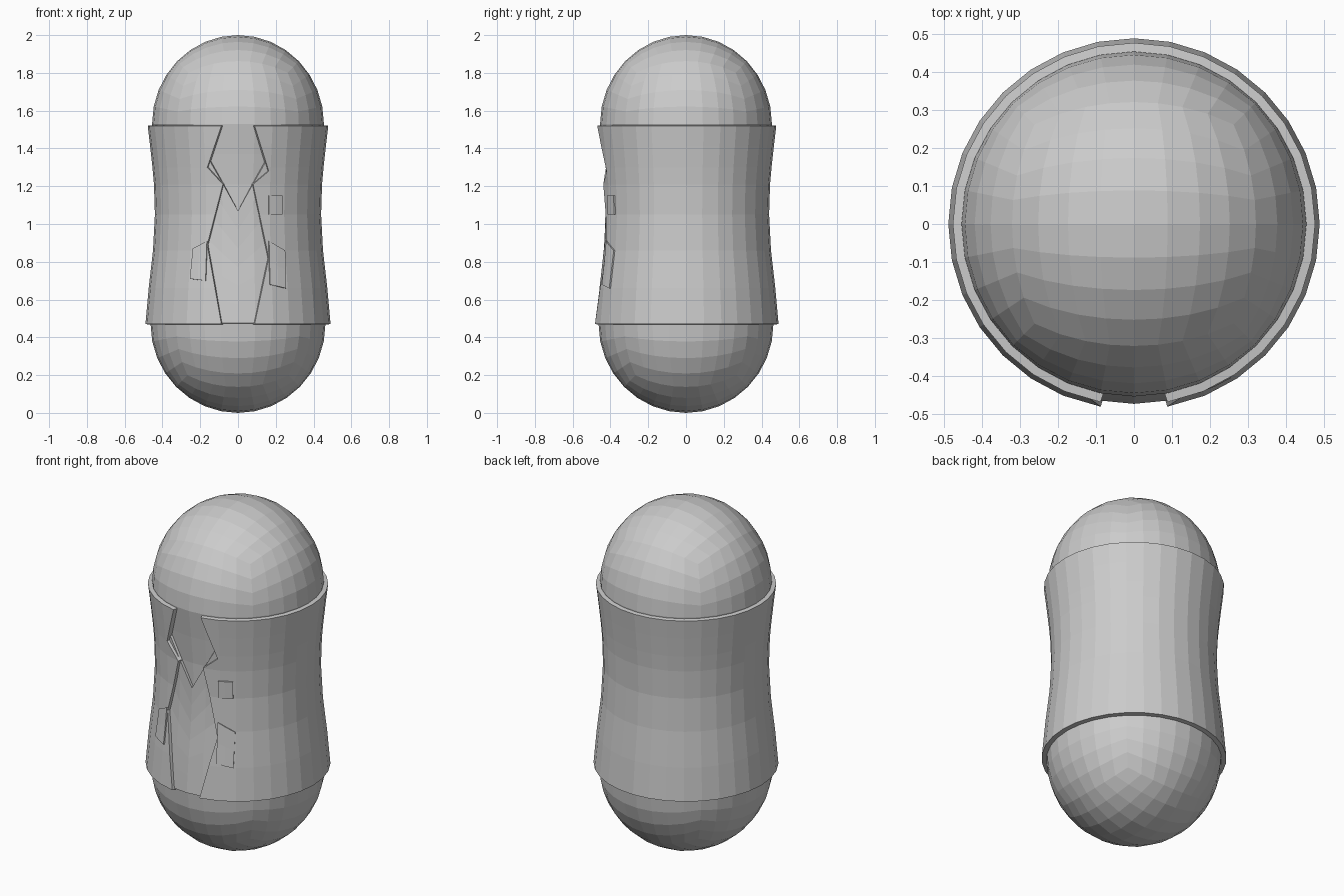
import bpy, bmesh, math

if "Cube" in bpy.data.objects:
    bpy.data.objects.remove(bpy.data.objects["Cube"])

SEG = 32
STEP = 2 * math.pi / SEG
# outer radius of the jacket by height, and half-width of its front opening
JACKET = [(0.47, 0.49), (0.66, 0.473), (0.86, 0.45), (1.05, 0.44), (1.21, 0.445),
          (1.30, 0.453), (1.41, 0.465), (1.52, 0.478)]
OPEN_R = [(0.47, 0.088), (0.82, 0.163), (1.21, 0.08), (1.28, 0.163), (1.52, 0.088)]
OPEN_L = [(0.47, 0.088), (0.89, 0.163), (1.21, 0.08), (1.30, 0.163), (1.52, 0.088)]


def interp(table, z):
    for (z0, v0), (z1, v1) in zip(table, table[1:]):
        if z <= z1:
            return v0 + (v1 - v0) * (z - z0) / (z1 - z0)
    return table[-1][1]


def polar(r, t, z):
    return (r * math.sin(t), -r * math.cos(t), z)


def finish(bm, name, thickness=0):
    bmesh.ops.recalc_face_normals(bm, faces=bm.faces)
    me = bpy.data.meshes.new(name)
    bm.to_mesh(me)
    bm.free()
    ob = bpy.data.objects.new(name, me)
    bpy.context.collection.objects.link(ob)
    if thickness:
        mod = ob.modifiers.new("thickness", 'SOLIDIFY')
        mod.thickness = thickness
        mod.offset = -1
    return ob


def grid(bm, rows, closed=False):
    vs = [[bm.verts.new(p) for p in row] for row in rows]
    n = len(rows[0])
    for a, b in zip(vs, vs[1:]):
        for i in range(n if closed else n - 1):
            j = (i + 1) % n
            bm.faces.new((a[i], a[j], b[j], b[i]))


def shell(name, rows, thickness):
    bm = bmesh.new()
    grid(bm, rows)
    ob = finish(bm, name, thickness)
    # open patches: make sure the faces look away from the axis
    p = max(ob.data.polygons, key=lambda f: f.area)
    if p.normal.x * p.center.x + p.normal.y * p.center.y < 0:
        ob.data.flip_normals()
    return ob


# body: two rounded-cube domes joined by a waisted tube
bm = bmesh.new()
k = SEG // 8
w = [math.tan(math.radians(45 * i / k)) for i in range(-k, k + 1)]


def dome(cz, r, h, sign):
    def place(x, y, z):
        s = 1 / math.sqrt(x * x + y * y + z * z)
        return (x * s * r, y * s * r, cz + sign * z * s * h)
    grid(bm, [[place(x, y, 1) for x in w] for y in w])
    sides = ([(x, -1) for x in w[:-1]] + [(1, y) for y in w[:-1]] +
             [(-x, 1) for x in w[:-1]] + [(-1, -y) for y in w[:-1]])
    grid(bm, [[place(x, y, z) for x, y in sides] for z in w[k:]], True)


dome(1.53, 0.455, 0.47, 1)
dome(0.47, 0.463, 0.47, -1)
tube = [(0.47, 0.463), (0.66, 0.44), (0.86, 0.417), (1.05, 0.41), (1.21, 0.415), (1.37, 0.433), (1.53, 0.455)]
grid(bm, [[polar(r, i * STEP, z) for i in range(SEG)] for z, r in tube], True)
bmesh.ops.remove_doubles(bm, verts=bm.verts, dist=0.0005)
finish(bm, "body")

# jacket wrapped round the body, with notched front edges
rows = []
for z in sorted({z for t in (JACKET, OPEN_R, OPEN_L) for z, _ in t}):
    r = interp(JACKET, z)
    ts = [math.asin(interp(OPEN_R, z) / r)]
    ts += [i * STEP for i in range(2, SEG - 1)]
    ts += [-math.asin(interp(OPEN_L, z) / r)]
    rows.append([polar(r, t, z) for t in ts])
shell("jacket", rows, 0.026)

# shirt front with a V neck, showing inside the opening
cols = range(-3, 4)
tops = {0: 1.07, 1: 1.22, 2: 1.37, 3: 1.48}
rows = []
for f in range(7):
    row = []
    for c in cols:
        z = 0.475 + (tops[abs(c)] - 0.475) * f / 6
        row.append(polar(interp(JACKET, z) - 0.015, c * STEP, z))
    rows.append(row)
shell("shirt_front", rows, 0.014)


# pockets: thin plates following the jacket
def patch(name, tl, tr, br, bl):
    rows = []
    for v in (0, 0.5, 1):
        row = []
        for u in (0, 0.5, 1):
            x, z = [(1 - v) * ((1 - u) * bl[i] + u * br[i]) + v * ((1 - u) * tl[i] + u * tr[i]) for i in (0, 1)]
            r = interp(JACKET, z) + 0.007
            row.append((x, -math.sqrt(r * r - x * x), z))
        rows.append(row)
    shell(name, rows, 0.014)


patch("pocket_left", (-0.24, 0.87), (-0.165, 0.91), (-0.172, 0.70), (-0.255, 0.71))
patch("pocket_right", (0.165, 0.91), (0.25, 0.86), (0.255, 0.66), (0.17, 0.68))
patch("breast_pocket", (0.165, 1.15), (0.235, 1.15), (0.235, 1.05), (0.165, 1.05))
